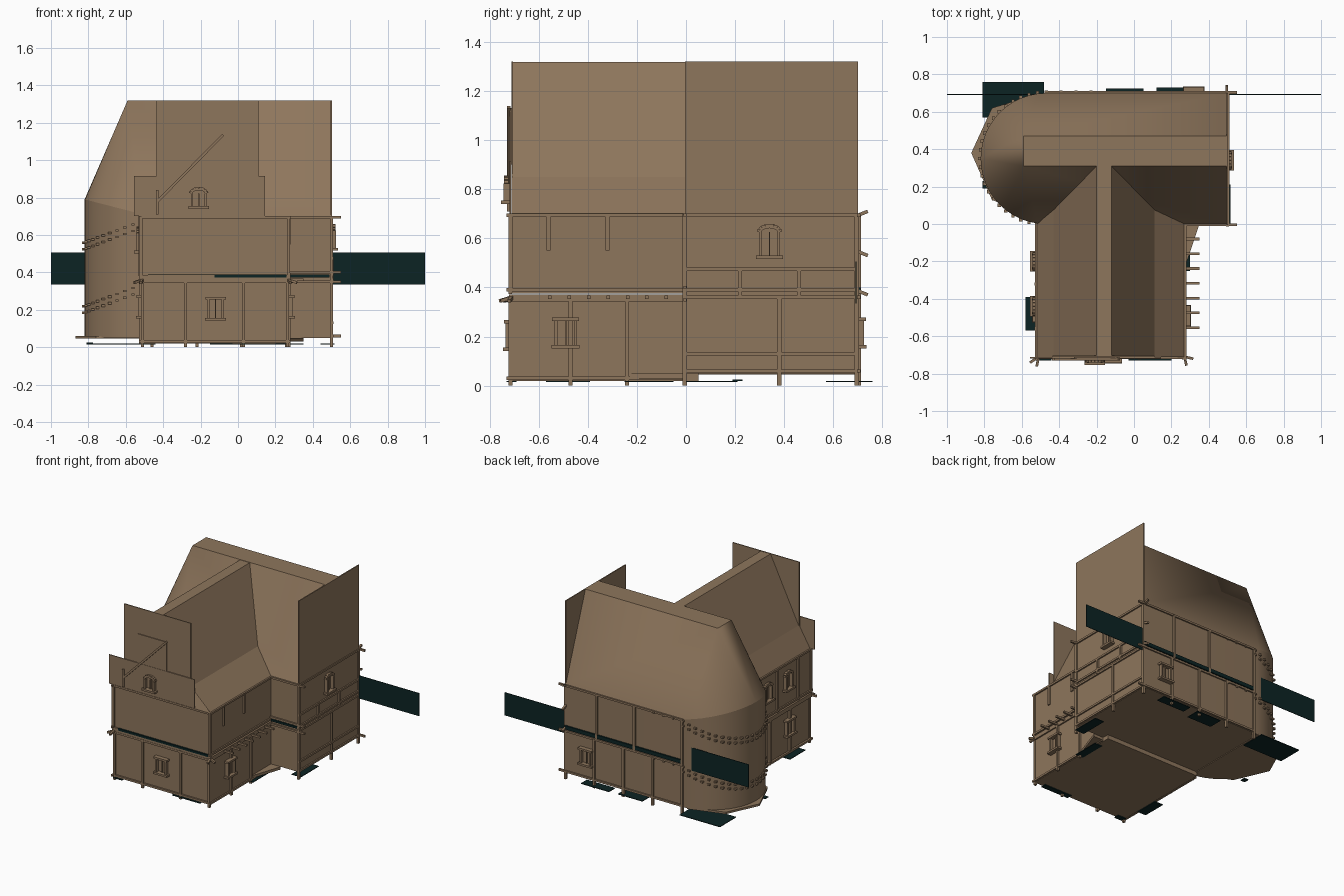
import bpy, math
from mathutils import Vector

if "Cube" in bpy.data.objects:
    bpy.data.objects.remove(bpy.data.objects["Cube"])


def material(name, rgb):
    m = bpy.data.materials.new(name)
    m.diffuse_color = (*rgb, 1)
    m.use_nodes = True
    m.node_tree.nodes["Principled BSDF"].inputs["Base Color"].default_value = m.diffuse_color
    return m


BROWN = material("weathered_brown", (0.27, 0.18, 0.107))
GREEN = material("dark_foliage", (0.0037, 0.0176, 0.0176))


def mesh(name, verts, faces, mat=BROWN, smooth=False):
    me = bpy.data.meshes.new(name)
    me.from_pydata(verts, [], faces)
    me.materials.append(mat)
    ob = bpy.data.objects.new(name, me)
    bpy.context.collection.objects.link(ob)
    if smooth:
        bpy.ops.object.select_all(action='DESELECT')
        ob.select_set(True)
        bpy.context.view_layer.objects.active = ob
        bpy.ops.object.shade_smooth_by_angle(angle=math.radians(30))
    return ob


def prism(name, pts, z0, z1, mat=BROWN, smooth=False):
    n = len(pts)
    v = [(x, y, z0) for x, y in pts] + [(x, y, z1) for x, y in pts]
    f = [tuple(reversed(range(n))), tuple(range(n, 2 * n))]
    f += [(i, (i + 1) % n, n + (i + 1) % n, n + i) for i in range(n)]
    return mesh(name, v, f, mat, smooth)


def box(name, x0, x1, y0, y1, z0, z1, mat=BROWN):
    return prism(name, [(x0, y0), (x1, y0), (x1, y1), (x0, y1)], z0, z1, mat)


def beam(name, a, b, w=0.016):
    a, b = Vector(a), Vector(b)
    bpy.ops.mesh.primitive_cube_add(size=1, location=(a + b) / 2)
    ob = bpy.context.object
    ob.name = name
    ob.scale = (w, w, (b - a).length)
    ob.rotation_euler = (b - a).to_track_quat('Z', 'Y').to_euler()
    ob.data.materials.append(BROWN)
    return ob


CX, CY, R, N = -0.47, 0.35, 0.35, 24


def arc(r):
    # rounded end, from the back wall round to the front wall
    return [(CX + r * math.cos(t), CY + r * math.sin(t))
            for t in [math.pi / 2 + math.pi * i / N for i in range(N + 1)]]


# main wing walls with rounded end
plan = [(0.50, 0.0), (0.50, 0.70)] + arc(R)
prism("main_wing_ground_floor", plan, 0.05, 0.36, smooth=True)
prism("main_wing_upper_floor", plan, 0.36, 0.70, smooth=True)
# front wing walls
box("front_wing_ground_floor", -0.51, 0.27, -0.71, 0.05, 0.02, 0.36)
box("front_wing_upper_floor", -0.52, 0.27, -0.71, 0.05, 0.375, 0.70)
box("front_wing_floor_slab", -0.53, 0.28, -0.72, 0.05, 0.355, 0.372)
prism("rounded_end_base", [(-0.5, 0.7), (-0.76, 0.62), (-0.87, 0.38), (-0.76, 0.13), (-0.50, 0.02)], 0.045, 0.06)
prism("corner_base", [(0.27, -0.24), (0.35, 0.0), (0.27, 0.0)], 0.03, 0.05)

# main roof: two slopes, flat ridge and a fan over the rounded end
v = [(0.5, 0.0, 0.70), (0.5, 0.70, 0.70), (0.5, 0.31, 1.32), (0.5, 0.47, 1.32),
     (-0.59, 0.31, 1.32), (-0.59, 0.47, 1.32)]
v += [(x, y, 0.70 + 0.09 * (CX - x) / R) for x, y in arc(R)]
first, mid, last = 6, 6 + N // 2, 6 + N
f = [(0, 2, 4, last), (2, 3, 5, 4), (1, first, 5, 3), (4, 5, mid)]
f += [(i, i + 1, 5) for i in range(first, mid)] + [(i, i + 1, 4) for i in range(mid, last)]
mesh("main_roof", v, f, smooth=True)
# raised wall strip under the fan
ring = arc(R)
v = [(x, y, 0.70) for x, y in ring] + [(x, y, 0.70 + 0.09 * (CX - x) / R) for x, y in ring]
mesh("rounded_end_top_wall", v, [(i, i + 1, N + 2 + i, N + 1 + i) for i in range(N)], smooth=True)
box("right_gable_panel", 0.495, 0.503, -0.005, 0.70, 0.70, 1.32)

# front wing roof, running into the main roof along the valleys
prof = [(-0.52, 0.70, 0.0), (-0.43, 0.85, 0.08), (-0.20, 1.318, 0.31),
        (-0.12, 1.318, 0.31), (0.11, 0.85, 0.08), (0.27, 0.70, 0.0)]
v = [(x, -0.71, z) for x, z, y in prof] + [(x, y, z) for x, z, y in prof]
mesh("front_wing_roof", v, [(i, i + 1, i + 7, i + 6) for i in range(5)])
# stepped front gable panels
box("gable_back_panel", -0.435, 0.11, -0.711, -0.704, 0.70, 1.32)
box("gable_low_panel", -0.555, 0.145, -0.719, -0.712, 0.70, 0.915)
box("gable_tall_panel", -0.32, -0.085, -0.717, -0.711, 0.90, 1.13)
beam("gable_brace", (-0.43, -0.722, 0.78), (-0.08, -0.722, 1.135), 0.014)
beam("gable_post", (-0.432, -0.722, 0.71), (-0.432, -0.722, 0.84), 0.014)

# horizontal rails: (x0, y0, x1, y1, heights)
for x0, y0, x1, y1, heights in [
        (-0.53, -0.715, 0.28, -0.715, (0.03, 0.35, 0.38, 0.695)),
        (0.273, -0.73, 0.273, 0.0, (0.03, 0.35, 0.39, 0.695)),
        (-0.523, -0.73, -0.523, 0.02, (0.03, 0.35, 0.39, 0.695)),
        (0.27, -0.004, 0.55, -0.004, (0.35, 0.40, 0.695)),
        (0.503, -0.01, 0.503, 0.70, (0.06, 0.13, 0.36, 0.39, 0.475, 0.695)),
        (-0.47, 0.703, 0.55, 0.703, (0.06, 0.36, 0.695))]:
    for z in heights:
        beam("wall_rail", (x0, y0, z), (x1, y1, z), 0.014)

# upright posts: (x, y, bottom, top)
posts = [(x, -0.715, 0, 0.36) for x in (-0.51, -0.28, 0.03, 0.265)]
posts += [(x, -0.715, 0.38, 0.70) for x in (-0.52, 0.27)]
posts += [(0.273, y, 0.0, 0.36) for y in (-0.47, -0.24)]
posts += [(0.273, y, 0.55, 0.70) for y in (-0.56, -0.32)]
posts += [(-0.52, y, 0.02, 0.36) for y in (-0.47, -0.24, -0.01)]
posts += [(-0.523, y, 0.38, 0.70) for y in (-0.56, -0.32)]
posts += [(0.50, y, 0, 0.36) for y in (-0.005, 0.38, 0.695)]
posts += [(0.50, y, 0.36, 0.70) for y in (-0.005, 0.695)]
posts += [(0.503, y, 0.36, 0.475) for y in (0.22, 0.46)]
posts += [(x, 0.703, 0, 0.36) for x in (-0.46, -0.22, 0.02, 0.26)]
posts += [(x, 0.703, 0.36, 0.70) for x in (-0.46, -0.07, 0.24)]
for x, y, z0, z1 in posts:
    beam("wall_post", (x, y, z0), (x, y, z1), 0.017)

# joist ends under the front wing's jettied floor
for i in range(7):
    y = -0.08 - 0.079 * i
    beam("joist_end", (0.26, y, 0.36), (0.35, y, 0.36), 0.014)
# angled bracket ends at the corners
for x, y, dx, dy in [(0.27, -0.71, 0.045, -0.01), (0.27, -0.71, 0.01, -0.045),
                     (-0.51, -0.71, -0.045, -0.03), (-0.51, -0.71, -0.01, -0.05)]:
    beam("corner_bracket", (x, y, 0.36), (x + dx, y + dy, 0.345), 0.014)
for z in (0.39, 0.55, 0.69):
    beam("back_bracket", (0.495, 0.69, z), (0.495, 0.74, z + (0.02 if z > 0.6 else -0.02)), 0.014)

# studs that dip around the rounded end, in two rows, and level rails
for base in (0.69, 0.35):
    for i, (x, y) in enumerate(arc(R + 0.004)):
        z = base - 0.13 * (CX - x) / R
        for dz in (0, -0.035):
            beam("rounded_end_stud", (x, y, z + dz - 0.006), (x, y, z + dz + 0.006), 0.018)
    for i in range(4):
        x = CX + 0.08 * i
        beam("back_stud", (x, 0.706, base - 0.006), (x, 0.706, base + 0.006), 0.014)


def window(name, x, y, z, nx, ny, w=0.09, h=0.11, arched=False):
    """Framed window standing out of the wall that faces (nx, ny)."""
    def at(u, d, zz):
        return (x + nx * d - ny * u, y + ny * d + nx * u, z + zz)

    def block(part, u0, u1, z0, z1, d):
        c = [(u0, z0), (u1, z0), (u1, z1), (u0, z1)]
        vs = [at(u, 0, q) for u, q in c] + [at(u, d, q) for u, q in c]
        mesh(name + part, vs, [(3, 2, 1, 0), (4, 5, 6, 7)] +
             [(i, (i + 1) % 4, 4 + (i + 1) % 4, 4 + i) for i in range(4)])
    a, b = w / 2, h / 2
    block("_sill", -a - 0.012, a + 0.012, -b - 0.008, -b + 0.006, 0.035)
    block("_left_jamb", -a, -a + 0.012, -b, b, 0.025)
    block("_right_jamb", a - 0.012, a, -b, b, 0.025)
    block("_bar", -0.003, 0.003, -b, b, 0.01)
    if arched:
        p = [(a * math.cos(t * math.pi / 8), b + 0.6 * a * math.sin(t * math.pi / 8)) for t in range(9)]
        for (u0, q0), (u1, q1) in zip(p, p[1:]):
            beam(name + "_arch", at(u0, 0.013, q0), at(u1, 0.013, q1), 0.018)
    else:
        block("_lintel", -a - 0.01, a + 0.01, b - 0.006, b + 0.008, 0.032)


window("gable_window", -0.21, -0.719, 0.785, 0, -1, 0.085, 0.075, True)
window("front_window", -0.12, -0.71, 0.205, 0, -1)
window("wing_right_window", 0.27, -0.49, 0.215, 1, 0)
window("main_right_window", 0.50, 0.34, 0.575, 1, 0, 0.085, 0.10, True)
window("wing_left_lower_window", -0.51, -0.47, 0.215, -1, 0)
for yy in (-0.2, -0.44):
    window("wing_left_upper_window", -0.52, yy, 0.56, -1, 0, 0.085, 0.10, True)
window("back_window", 0.32, 0.70, 0.215, 0, 1)

# foliage: long card behind the house, ledge strips and ground patches
box("foliage_card", -1.0, 1.0, 0.690, 0.694, 0.335, 0.505, GREEN)
box("front_ledge_foliage", -0.48, 0.26, -0.722, -0.708, 0.373, 0.388, GREEN)
box("right_ledge_foliage", 0.28, 0.49, -0.012, 0.0, 0.373, 0.388, GREEN)
box("back_ledge_foliage", -0.46, 0.50, 0.70, 0.711, 0.373, 0.400, GREEN)
for x0, x1, y0, y1 in [(-0.81, -0.48, 0.57, 0.76), (-0.15, 0.05, 0.62, 0.725),
                       (0.12, 0.35, 0.66, 0.73), (0.44, 0.515, 0.0, 0.21),
                       (-0.03, 0.20, -0.73, -0.69), (-0.58, -0.51, -0.57, -0.39),
                       (-0.51, -0.44, -0.73, -0.69), (0.24, 0.30, -0.25, -0.05)]:
    box("ground_foliage", x0, x1, y0, y1, 0.015, 0.02, GREEN)
box("patch_by_rounded_end", -0.81, -0.775, 0.19, 0.23, 0.02, 0.025, GREEN)
